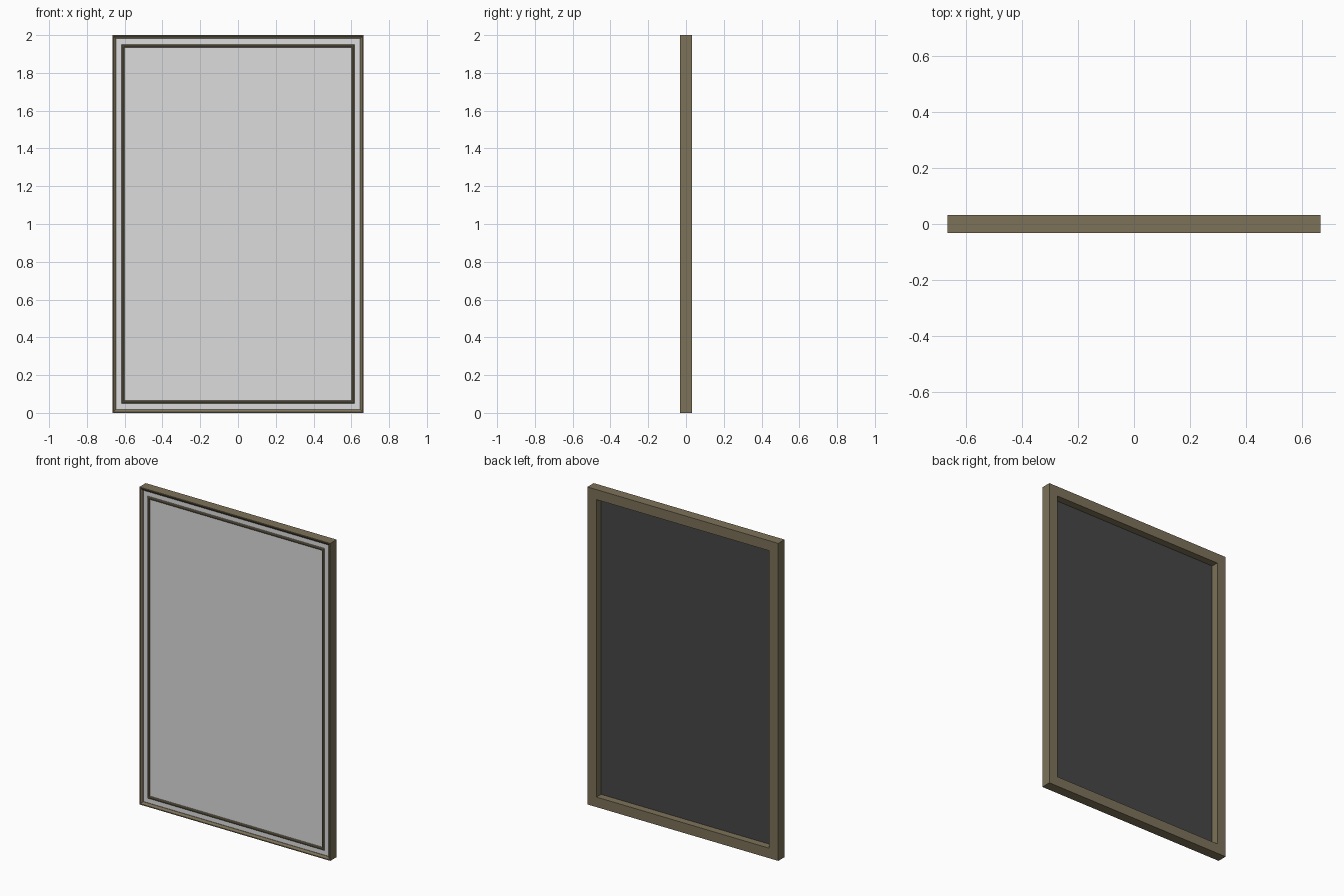
import bpy, bmesh

if "Cube" in bpy.data.objects:
    bpy.data.objects.remove(bpy.data.objects["Cube"])

W, H, D = 0.665, 2.0, 0.0315   # half width, height, half depth


def mat(name, rgb):
    m = bpy.data.materials.new(name)
    m.diffuse_color = (*rgb, 1)
    m.use_nodes = True
    m.node_tree.nodes["Principled BSDF"].inputs["Base Color"].default_value = m.diffuse_color
    return m


bronze = mat("bronze_brown", (0.205, 0.168, 0.100))
silver = mat("mirror_grey", (0.72, 0.72, 0.72))
backing = mat("backing_dark", (0.063, 0.063, 0.063))


def finish(name, bm, mats):
    bmesh.ops.recalc_face_normals(bm, faces=bm.faces)
    me = bpy.data.meshes.new(name)
    bm.to_mesh(me)
    bm.free()
    for m in mats:
        me.materials.append(m)
    ob = bpy.data.objects.new(name, me)
    bpy.context.collection.objects.link(ob)
    return ob


def ring(name, profile, m):
    """Sweep a closed (inset, y) profile round the rectangle with mitred corners."""
    bm = bmesh.new()
    loops = []
    for sx, top in ((-1, 0), (1, 0), (1, 1), (-1, 1)):
        loops.append([bm.verts.new((sx * (W - d), y, H - d if top else d)) for d, y in profile])
    n = len(profile)
    for i in range(4):
        a, b = loops[i], loops[(i + 1) % 4]
        for j in range(n):
            k = (j + 1) % n
            bm.faces.new((a[j], a[k], b[k], b[j]))
    return finish(name, bm, [m])


# Frame body with raised, inward-sloping outer lip
ring("outer_frame", [(0, D), (0, -D), (0.006, -D), (0.012, -0.027), (0.019, -0.022),
                     (0.019, -0.014), (0.063, -0.014), (0.063, D)], bronze)

# Slim inner moulding lying on the mirror
ring("inner_moulding", [(0.048, -0.016), (0.050, -0.023), (0.054, -0.026),
                        (0.060, -0.026), (0.064, -0.023), (0.066, -0.016)], bronze)

# Mirror sheet: grey in front, dark backing behind
bm = bmesh.new()
bmesh.ops.create_cube(bm, size=1)
for v in bm.verts:
    v.co = (v.co.x * 2 * (W - 0.015), -0.0165 + v.co.y * 0.005, H / 2 + v.co.z * (H - 0.03))
bm.normal_update()
for f in bm.faces:
    f.material_index = 0 if f.normal.y < -0.5 else 1
finish("mirror_sheet", bm, [silver, backing])
